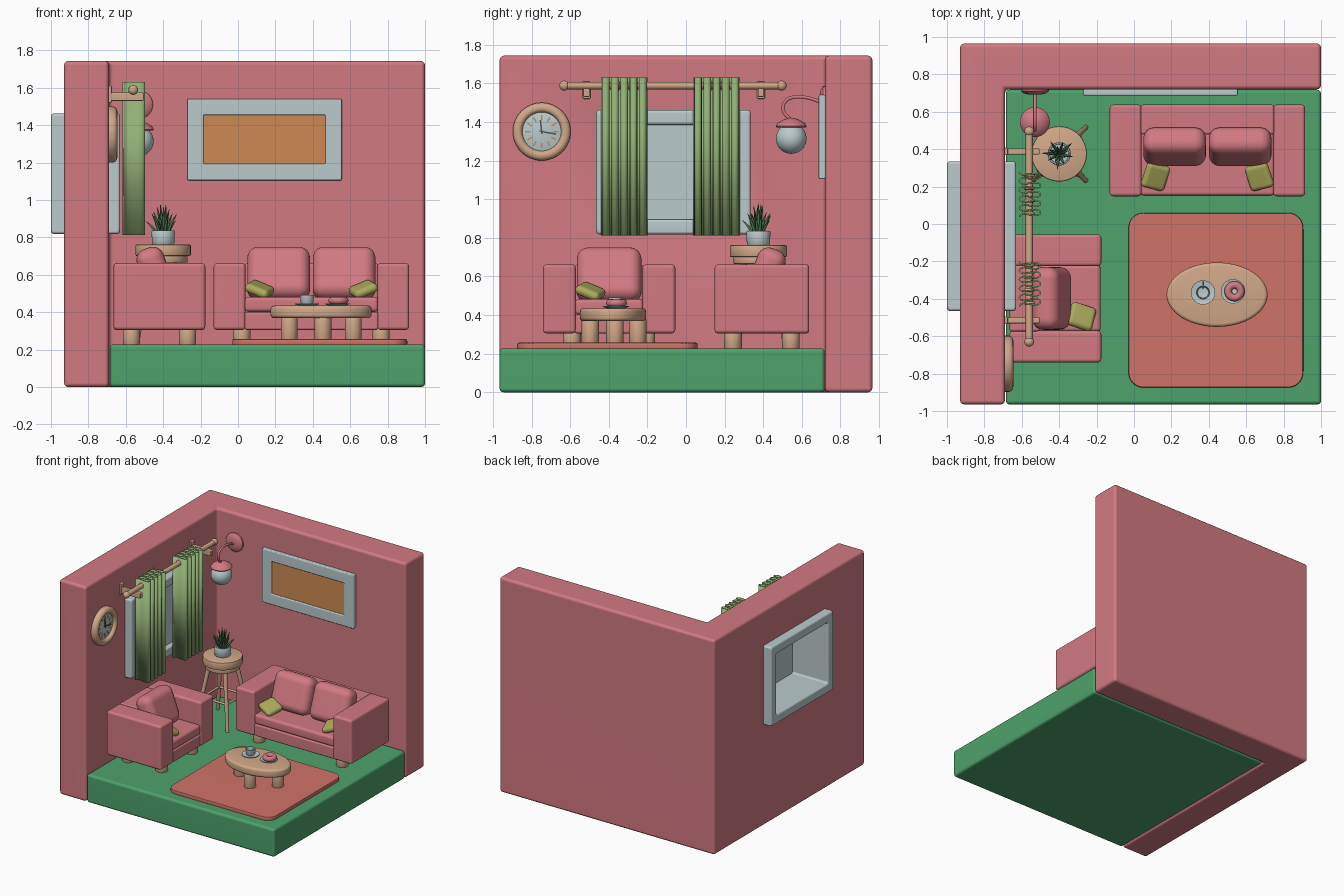
import bpy, bmesh, math, random
from mathutils import Matrix, Vector, Euler

if "Cube" in bpy.data.objects:
    bpy.data.objects.remove(bpy.data.objects["Cube"])

random.seed(4)
R = math.radians


def mat(name, r, g, b):
    m = bpy.data.materials.new(name)
    lin = [(c / 255 / 12.92 if c < 11 else ((c / 255 + 0.055) / 1.055) ** 2.4) for c in (r, g, b)]
    m.diffuse_color = (*lin, 1)
    m.use_nodes = True
    m.node_tree.nodes["Principled BSDF"].inputs["Base Color"].default_value = m.diffuse_color
    return m


PINK = mat("pink", 210, 122, 130)
FLOOR = mat("floor_green", 78, 162, 108)
RUG = mat("coral", 207, 114, 104)
WOOD = mat("wood", 210, 168, 138)
PALE = mat("pale_blue", 187, 203, 205)
ORANGE = mat("orange", 206, 138, 84)
OLIVE = mat("olive", 172, 170, 92)
LEAF = mat("leaf_green", 72, 118, 78)
CURTAIN = mat("curtain_green", 146, 176, 118)
DARK = mat("dark_grey", 80, 88, 90)


def place(loc=(0, 0, 0), rot=(0, 0, 0)):
    return Matrix.Translation(loc) @ Euler([R(a) for a in rot]).to_matrix().to_4x4()


def finish(name, bm, material, M=None, bevel=0, segs=3, weighted=False):
    bmesh.ops.recalc_face_normals(bm, faces=bm.faces[:])
    if bevel:
        bmesh.ops.bevel(bm, geom=bm.edges[:], offset=bevel, segments=segs, profile=0.5,
                        affect='EDGES', clamp_overlap=True)
    me = bpy.data.meshes.new(name)
    bm.to_mesh(me)
    bm.free()
    for p in me.polygons:
        p.use_smooth = True
    me.set_sharp_from_angle(angle=R(40))
    me.materials.append(material)
    ob = bpy.data.objects.new(name, me)
    bpy.context.collection.objects.link(ob)
    if M is not None:
        ob.matrix_world = M
    if weighted:
        ob.modifiers.new("normals", 'WEIGHTED_NORMAL').keep_sharp = True
    return ob


def box(name, x, y, z, material, bevel=0.0, segs=3, M=Matrix()):
    """Box from (min, max) ranges, placed by M."""
    bm = bmesh.new()
    bmesh.ops.create_cube(bm, size=1)
    for v in bm.verts:
        v.co = [(a + b) / 2 + c * (b - a) for (a, b), c in zip((x, y, z), v.co)]
    return finish(name, bm, material, M, bevel, segs, True)


def block(name, size, material, bevel, M, segs=4):
    return box(name, *[(-s / 2, s / 2) for s in size], material, bevel, segs, M)


def lathe(name, profile, material, M=Matrix(), steps=32):
    """Spin an (r, z) profile about local z."""
    bm = bmesh.new()
    vs = [bm.verts.new((r, 0, z)) for r, z in profile]
    es = [bm.edges.new(p) for p in zip(vs, vs[1:])]
    bmesh.ops.spin(bm, geom=vs + es, cent=(0, 0, 0), axis=(0, 0, 1), angle=math.tau, steps=steps)
    bmesh.ops.remove_doubles(bm, verts=bm.verts[:], dist=1e-5)
    return finish(name, bm, material, M)


def drum(r, z0, z1, b=0.008):
    """Profile of a solid cylinder with softened rims."""
    k = b * 0.3
    return [(0, z0), (r - b, z0), (r - k, z0 + k), (r, z0 + b),
            (r, z1 - b), (r - k, z1 - k), (r - b, z1), (0, z1)]


def ball(r, n=12):
    return [(r * math.sin(math.pi * i / n), -r * math.cos(math.pi * i / n)) for i in range(n + 1)]


def rod(name, p, q, r0, r1, material):
    p, q = Vector(p), Vector(q)
    M = Matrix.Translation(p) @ (q - p).to_track_quat('Z', 'Y').to_matrix().to_4x4()
    L = (q - p).length
    return lathe(name, [(0, 0), (r0, 0), (r1, L), (0, L)], material, M, 16)


def tube(name, pts, radii, depth, material, res=3):
    """Sweep a circle along a smooth path."""
    cu = bpy.data.curves.new(name, 'CURVE')
    cu.dimensions, cu.bevel_depth, cu.bevel_resolution = '3D', depth, res
    cu.use_fill_caps = True
    sp = cu.splines.new('NURBS')
    sp.points.add(len(pts) - 1)
    sp.use_endpoint_u, sp.order_u, sp.resolution_u = True, 3, 6
    for pt, co, r in zip(sp.points, pts, radii):
        pt.co, pt.radius = (*co, 1), r
    cu.materials.append(material)
    ob = bpy.data.objects.new(name, cu)
    bpy.context.collection.objects.link(ob)


def torus(name, R0, r, material, M, steps=28):
    return lathe(name, [(R0 + r * math.cos(math.tau * i / 12), r * math.sin(math.tau * i / 12))
                        for i in range(13)], material, M, steps)


def frame(name, outer, inner, depth, material, M, bevel):
    """Rectangular ring in local xy, depth along z."""
    bm = bmesh.new()
    L = [[bm.verts.new((sx * w, sy * h, z)) for sx, sy in ((-1, -1), (1, -1), (1, 1), (-1, 1))]
         for (w, h), z in ((outer, 0), (outer, depth), (inner, depth), (inner, 0))]
    for k in range(4):
        a, b = L[k], L[(k + 1) % 4]
        for i in range(4):
            j = (i + 1) % 4
            bm.faces.new((a[i], a[j], b[j], b[i]))
    return finish(name, bm, material, M, bevel, 3, True)


# L-shaped walls with a window opening
bm = bmesh.new()
plan = [(-.93, -.965), (-.69, -.965), (-.69, .72), (1, .72), (1, .965), (-.93, .965)]
f = bm.faces.new([bm.verts.new((x, y, 0)) for x, y in plan])
up = bmesh.ops.extrude_face_region(bm, geom=[f])
bmesh.ops.translate(bm, vec=(0, 0, 1.743), verts=[v for v in up["geom"] if isinstance(v, bmesh.types.BMVert)])
walls = finish("walls", bm, PINK, None, .022)
cutter = box("window_cutter", (-1.2, -.4), (-.45, .32), (.835, 1.445), PINK)
cutter.hide_render = True
mod = walls.modifiers.new("hole", 'BOOLEAN')
mod.object, mod.operation, mod.solver = cutter, 'DIFFERENCE', 'EXACT'
dg = bpy.context.evaluated_depsgraph_get()
walls.data = bpy.data.meshes.new_from_object(walls.evaluated_get(dg))
walls.modifiers.clear()
bpy.data.objects.remove(cutter)
walls.modifiers.new("normals", 'WEIGHTED_NORMAL').keep_sharp = True

# Floor and rug
box("floor", (-.685, 1), (-.965, .718), (0, .228), FLOOR, .02)
bm = bmesh.new()
ring = []
for cx, cy, a0 in ((.825, -.02, 0), (.05, -.02, 90), (.05, -.795, 180), (.825, -.795, 270)):
    ring += [(cx + .08 * math.cos(R(a0 + 15 * i)), cy + .08 * math.sin(R(a0 + 15 * i))) for i in range(7)]
f = bm.faces.new([bm.verts.new((x, y, .22)) for x, y in ring])
up = bmesh.ops.extrude_face_region(bm, geom=[f])
bmesh.ops.translate(bm, vec=(0, 0, .037), verts=[v for v in up["geom"] if isinstance(v, bmesh.types.BMVert)])
finish("rug", bm, RUG, None, .01, 2, True)

# Window frame and pane
SIDE = (90, 0, 90)  # local x,y,z -> world y,z,x
frame("window_frame", (.40, .322), (.33, .245), .37, PALE, place((-1, -.065, 1.14), SIDE), .015)
box("window_pane", (-.68, -.668), (-.42, .29), (.87, 1.41), PALE)

# Picture
BACK = (90, 0, 0)   # local x,y,z -> world x,z,-y
frame("picture_frame", (.413, .218), (.326, .131), .035, PALE, place((.142, .722, 1.323), BACK), .007)
box("picture", (-.2, .48), (.70, .725), (1.18, 1.47), ORANGE)

# Curtain rod, brackets, rings and pleated curtains
rod("curtain_rod", (-.56, -.63, 1.588), (-.56, .50, 1.588), .019, .019, WOOD)
for y in (-.63, .495):
    lathe("rod_finial", ball(.026), WOOD, place((-.56, y, 1.588)), 20)
for y in (-.515, .388):
    box("rod_bracket", (-.70, -.505), (y - .016, y + .016), (1.53, 1.575), WOOD, .006)
    box("bracket_plate", (-.70, -.675), (y - .02, y + .02), (1.52, 1.61), WOOD, .006)
for y0 in (-.44, .038):
    bm = bmesh.new()
    n, folds, w = 100, 5, .24
    rows = []
    for z in (.812, 1.63):
        rows.append([])
        for i in range(n + 1):
            t = math.tau * folds * i / n
            rows[-1].append(bm.verts.new((-.557 - .056 * math.cos(t), y0 + w * i / n + .009 * math.sin(2 * t), z)))
    for i in range(n):
        bm.faces.new((rows[0][i], rows[0][i + 1], rows[1][i + 1], rows[1][i]))
    c = finish("curtain", bm, CURTAIN)
    s = c.modifiers.new("cloth", 'SOLIDIFY')
    s.thickness, s.offset = .008, 0
    for k in range(4):
        torus("curtain_ring", .021, .009, WOOD, place((-.56, y0 + .018 + k * .068, 1.588), BACK), 20)

# Wall clock
C = place((-.692, -.747, 1.35), SIDE)
lathe("clock_rim", [(.1, 0), (.1, .03), (.106, .041), (.116, .047), (.132, .046), (.144, .038),
                    (.15, .025), (.15, 0), (.1, 0)], WOOD, C, 48)
lathe("clock_face", drum(.103, 0, .022, .002), PALE, C, 40)
for i in range(12):
    box("clock_mark", (.058, .086), (-.004, .004), (.02, .026), ORANGE, 0, M=C @ place(rot=(0, 0, 30 * i)))
for a, l in ((97, .06), (-10, .075)):
    box("clock_hand", (-.012, l), (-.004, .004), (.02, .029), DARK, 0, M=C @ place(rot=(0, 0, a)))

# Wall lamp
lathe("lamp_mount", [(0, 0), (.075, 0), (.075, .012), (.06, .024), (.03, .03), (0, .031)], PINK,
      place((-.53, .722, 1.51), BACK))
tube("lamp_arm", [(-.53, .70, 1.50), (-.53, .64, 1.53), (-.53, .52, 1.53), (-.53, .49, 1.45), (-.53, .545, 1.41)],
     [1] * 5, .009, PINK)
lathe("lamp_globe", ball(.079, 20), PALE, place((-.53, .545, 1.314)), 32)
lathe("lamp_cap", [(0, 1.372), (.076, 1.372), (.08, 1.378), (.07, 1.395), (.04, 1.412), (.015, 1.42), (0, 1.422)],
      PINK, place((-.53, .545, 0)))


# Sofa and armchair share one builder (front is local -y)
def seat(kind, W, cushions, pillows, M):
    h = W / 2
    for s in (-1, 1):
        box(kind + "_arm", sorted((s * h, s * (h - .17)), key=float), (-.245, .245), (.305, .662), PINK, .018, M=M)
        for y in (-.15, .15):
            lathe(kind + "_leg", drum(.046, .226, .32, .006), WOOD, M @ place((s * (h - .15), y, 0)), 24)
    i = h - .165
    box(kind + "_back", (-i, i), (.085, .245), (.305, .662), PINK, .015, M=M)
    box(kind + "_base", (-i, i), (-.24, .1), (.305, .402), PINK, .012, M=M)
    box(kind + "_seat_cushion", (-i, i), (-.242, .1), (.402, .482), PINK, .02, M=M)
    cw = .35
    for k in range(cushions):
        x = (k - (cushions - 1) / 2) * cw
        block(kind + "_back_cushion", (.335, .15, .29), PINK, .06, M @ place((x, .02, .605), (-20, 0, 0)), 6)
    for s in pillows:
        block(kind + "_pillow", (.135, .14, .05), OLIVE, .024,
              M @ place((s * (h - .17 - .075), -.14, .522), (12, -22 * s, 14 * s)), 5)


seat("sofa", 1.045, 2, (-1, 1), place((.3925, .393, 0)))
seat("armchair", .685, 1, (-1,), place((-.42, -.398, 0), (0, 0, 90)))

# Plant stand, pot and leaves
sx, sy = -.4, .375
lathe("stand_top", drum(.148, .70, .762), WOOD, place((sx, sy, 0)), 40)
lathe("stand_apron", drum(.13, .665, .705, .004), WOOD, place((sx, sy, 0)), 40)


def leg_at(i, z):
    r, a = .105 + .095 * (.67 - z) / .44, R(45 + 90 * i)
    return (sx + r * math.cos(a), sy + r * math.sin(a), z)


for i in range(4):
    rod("stand_leg", leg_at(i, .226), leg_at(i, .68), .013, .017, WOOD)
    rod("stand_rung", leg_at(i, .43), leg_at(i + 1, .43), .009, .009, WOOD)
lathe("plant_pot", [(0, .76), (.054, .76), (.06, .768), (.062, .83), (.059, .836), (.052, .836), (.05, .815),
                    (0, .815)], PALE, place((sx, sy, 0)))
for i in range(18):
    a, lean = i * 2.4, .012 + .06 * (i / 17)
    top = .985 - .075 * (i / 17) - random.uniform(0, .03)
    d = Vector((math.cos(a), math.sin(a), 0))
    base = Vector((sx, sy, .81)) + d * lean * .4
    tube("leaf", [base, base + d * lean * .3 + Vector((0, 0, (top - .81) * .6)),
                  Vector((sx, sy, top)) + d * lean * 1.3], [.8, 1.1, .08], .009, LEAF, 1)

# Coffee table
T = place((.444, -.378, 0))
top = lathe("table_top", drum(1, 0, 1, .0), WOOD, T, 56)
top.data.clear_geometry()
bm = bmesh.new()
bmesh.ops.create_cone(bm, cap_ends=True, segments=56, radius1=1, radius2=1, depth=1)
bmesh.ops.transform(bm, matrix=Matrix.Translation((0, 0, .402)) @ Matrix.Diagonal((.27, .172, .066, 1)), verts=bm.verts[:])
rim = [e for e in bm.edges if abs(e.verts[0].co.z - e.verts[1].co.z) < 1e-4]
bmesh.ops.bevel(bm, geom=rim, offset=.018, segments=4, profile=.5, affect='EDGES')
for f in bm.faces:
    f.smooth = True
bm.to_mesh(top.data)
bm.free()
for x, y in ((-.17, .01), (.172, .01), (.01, -.118), (.01, .128)):
    lathe("table_leg", drum(.045, .25, .38, .006), WOOD, T @ place((x, y, 0)), 24)

# Cup with saucer, ring cake on a plate
for x, y in ((.369, -.366), (.53, -.36)):
    lathe("plate", [(0, .434), (.04, .434), (.065, .443), (.065, .447), (.04, .441), (0, .441)], PALE, place((x, y, 0)))
lathe("cup", [(0, .44), (.026, .44), (.034, .452), (.037, .492), (.033, .492), (.029, .455), (0, .45)], PALE,
      place((.369, -.366, 0)))
torus("cup_handle", .014, .004, PALE, place((.369, -.326, .468), (0, 90, 0)), 20)
torus("ring_cake", .034, .02, PINK, place((.537, -.36, .462)))
